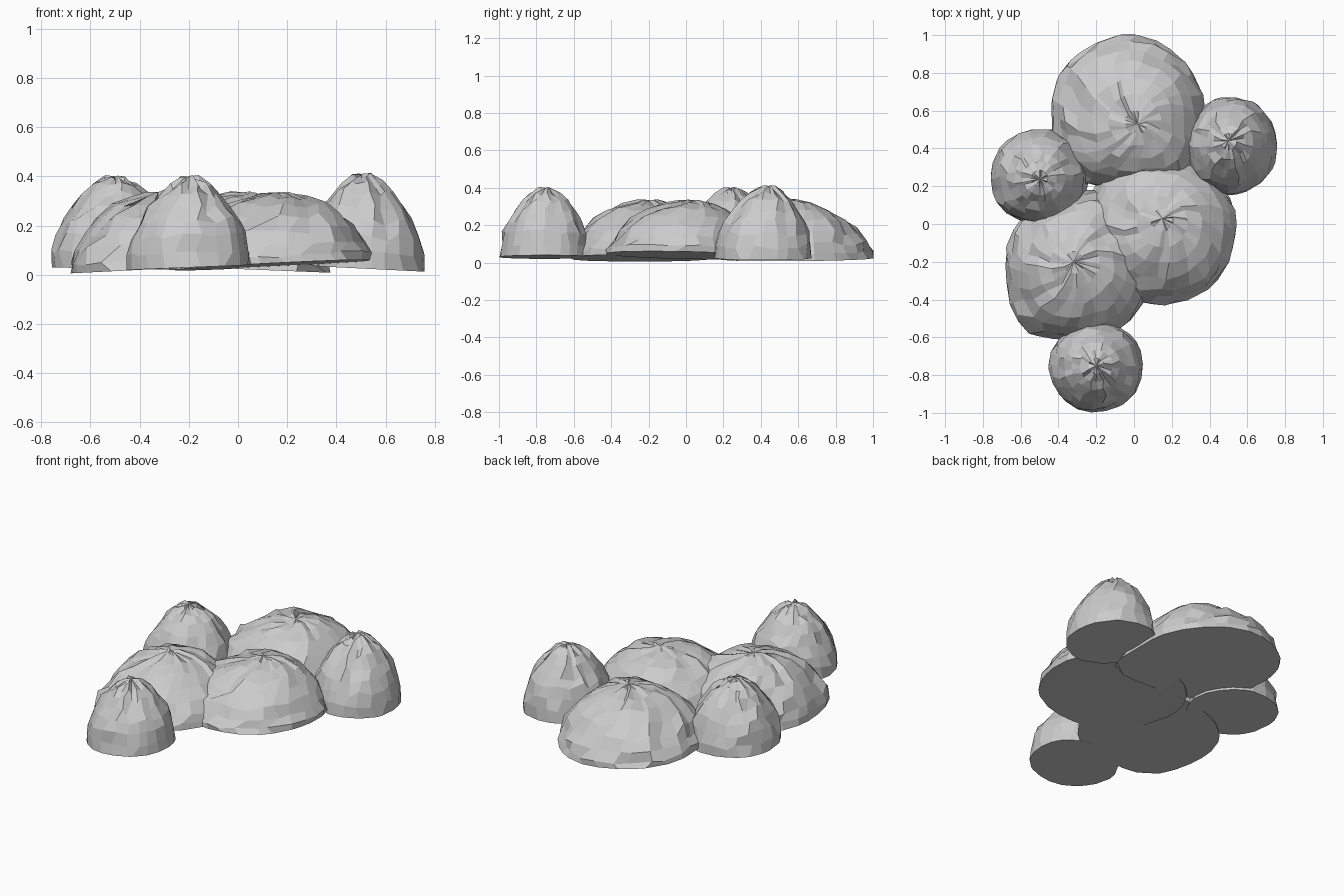
import bpy, bmesh, math, random

if "Cube" in bpy.data.objects:
    bpy.data.objects.remove(bpy.data.objects["Cube"])

# (radius fraction, height fraction) from rim to crown
BROAD = [(1, 0), (.99, .12), (.94, .30), (.85, .50), (.71, .69), (.53, .84), (.34, .93), (.15, .99)]
ROUND = [(1, 0), (.985, .18), (.93, .36), (.83, .53), (.69, .67), (.52, .81), (.35, .91), (.17, .985)]


def mound(name, center, radii, apex, base, top, profile, tilt, segs, swirl, seed, bulges=()):
    """Faceted leafy dome with swirled creases, leaning apex and a flat, tilted underside.
    bulges: (direction in degrees, extra radius, width in degrees) corners of the rim."""
    rnd = random.Random(seed)
    cx, cy = center
    ph = rnd.uniform(0, 6.28)
    arm = [rnd.choice((0, 0, .3, 1)) for _ in range(segs)]
    bm = bmesh.new()
    rings = []
    for k, (rf, zf) in enumerate(profile):
        ring = []
        for i in range(segs):
            a = 2 * math.pi * (i + rnd.uniform(-.35, .35)) / segs + swirl * (1 - rf)
            r = rf * (1 + .012 * math.sin(5 * a + ph))
            for deg, amount, width in bulges:
                d = math.degrees(math.remainder(a - math.radians(deg), 2 * math.pi))
                r *= 1 + amount * math.exp(-(d / width) ** 2) * rf
            h = zf
            if k:
                r *= 1 + rnd.uniform(-.05, .03)
                h += rnd.uniform(-.04, .03) - .07 * arm[i] * min(1, 2 * zf) * rf
            lean = 1 - rf
            x = cx + (apex[0] - cx) * lean + r * radii[0] * math.cos(a)
            y = cy + (apex[1] - cy) * lean + r * radii[1] * math.sin(a)
            floor = base + tilt[0] * (x - cx) + tilt[1] * (y - cy)
            z = floor * (1 - zf) + base * zf + (top - base) * h
            ring.append(bm.verts.new((x, y, max(z, 0.003))))
        rings.append(ring)
    # Skin, crown fan and underside
    for lo, hi in zip(rings, rings[1:]):
        for i in range(segs):
            j = (i + 1) % segs
            bm.faces.new((lo[i], lo[j], hi[j], hi[i]))
    crown = bm.verts.new((apex[0], apex[1], top))
    for i in range(segs):
        bm.faces.new((rings[-1][i], rings[-1][(i + 1) % segs], crown))
    bm.faces.new(rings[0][::-1])
    me = bpy.data.meshes.new(name)
    bm.to_mesh(me)
    bm.free()
    bpy.context.collection.objects.link(bpy.data.objects.new(name, me))


# Three broad low bushes
mound("broad_bush_back", (-.035, .59), (.405, .41), (.02, .53), .025, .335, BROAD, (-.04, 0), 26, .7, 1,
      [(-42, .25, 22), (-135, .08, 25)])
mound("broad_bush_right", (.145, -.03), (.395, .40), (.15, .03), .04, .335, BROAD, (.05, -.02), 26, .7, 2,
      [(135, .08, 30)])
mound("broad_bush_left", (-.30, -.225), (.385, .39), (-.32, -.20), .025, .335, BROAD, (.05, 0), 26, .7, 3,
      [(-128, .11, 22), (-30, .06, 25), (70, .05, 30)])

# Three small rounder bushes
mound("small_bush_left", (-.50, .25), (.26, .255), (-.50, .24), .025, .40, ROUND, (-.02, 0), 22, .3, 4)
mound("small_bush_right", (.515, .415), (.245, .26), (.50, .44), .025, .41, ROUND, (-.05, 0), 22, .3, 5)
mound("small_bush_front", (-.20, -.755), (.25, .243), (-.20, -.75), .03, .40, ROUND, (.04, 0), 22, .3, 6)
